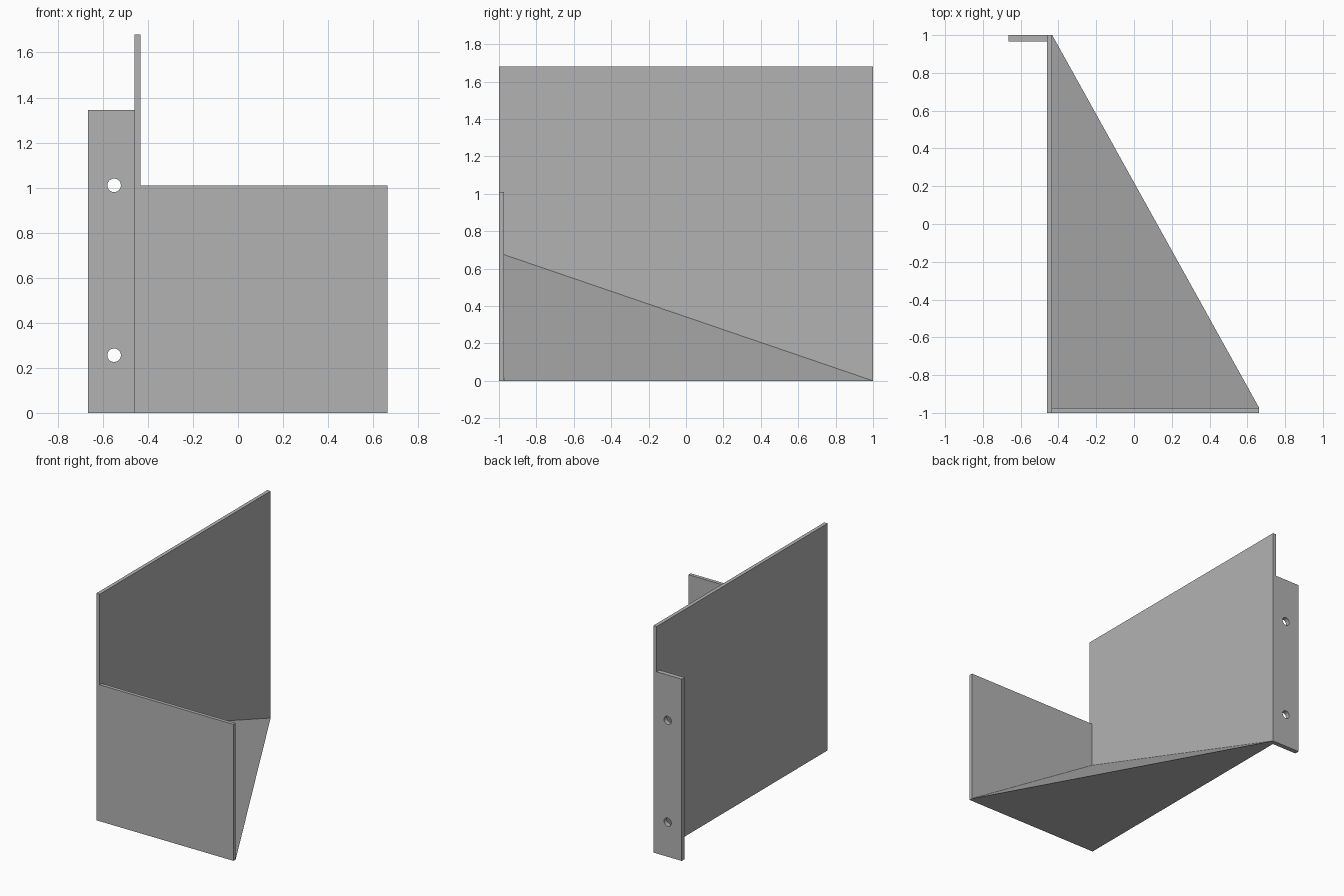
import bpy
import bmesh
from math import pi

cube = bpy.data.objects.get("Cube")
if cube:
    bpy.data.objects.remove(cube, do_unlink=True)

grey = bpy.data.materials.new("sheet_grey")
grey.use_nodes = True
colour = (0.45, 0.45, 0.45, 1)
grey.diffuse_color = colour
grey.node_tree.nodes["Principled BSDF"].inputs["Base Color"].default_value = colour


def finish(name, bm):
    bmesh.ops.recalc_face_normals(bm, faces=bm.faces)
    mesh = bpy.data.meshes.new(name)
    bm.to_mesh(mesh)
    bm.free()
    mesh.materials.append(grey)
    obj = bpy.data.objects.new(name, mesh)
    bpy.context.collection.objects.link(obj)
    return obj


def box(name, x, y, z):
    bm = bmesh.new()
    bmesh.ops.create_cube(bm, size=1)
    for v in bm.verts:
        for i, (low, high) in enumerate((x, y, z)):
            v.co[i] = high if v.co[i] > 0 else low
    return finish(name, bm)


# Outer and inner faces of the folded plates
left, inner, right = -0.46, -0.433, 0.663
front, front_inner, back = -1, -0.974, 1

box("side_plate", (left, inner), (front, back), (0, 1.68))
box("front_plate", (inner, right), (front, front_inner), (0, 1.01))
flange = box("mounting_flange", (-0.665, left), (0.965, back), (0, 1.345))

# Solid corner wedge with a flat base and one sloping face
bm = bmesh.new()
corner, tip, rear, peak = [bm.verts.new(p) for p in (
    (inner, front_inner, 0), (right, front_inner, 0),
    (inner, back, 0), (inner, front_inner, 0.675))]
for face in ((corner, tip, rear), (corner, tip, peak),
             (corner, rear, peak), (tip, rear, peak)):
    bm.faces.new(face)
finish("corner_wedge", bm)

# Bolt holes through the flange
for label, height in (("lower", 0.256), ("upper", 1.01)):
    bpy.ops.mesh.primitive_cylinder_add(
        vertices=32, radius=0.03, depth=0.2,
        location=(-0.55, 0.98, height), rotation=(pi / 2, 0, 0))
    cutter = bpy.context.object
    cutter.name = label + "_hole_cutter"
    cutter.data.materials.append(grey)
    cutter.hide_render = True
    cutter.hide_set(True)
    cut = flange.modifiers.new(label + "_hole", "BOOLEAN")
    cut.operation = "DIFFERENCE"
    cut.solver = "EXACT"
    cut.object = cutter
